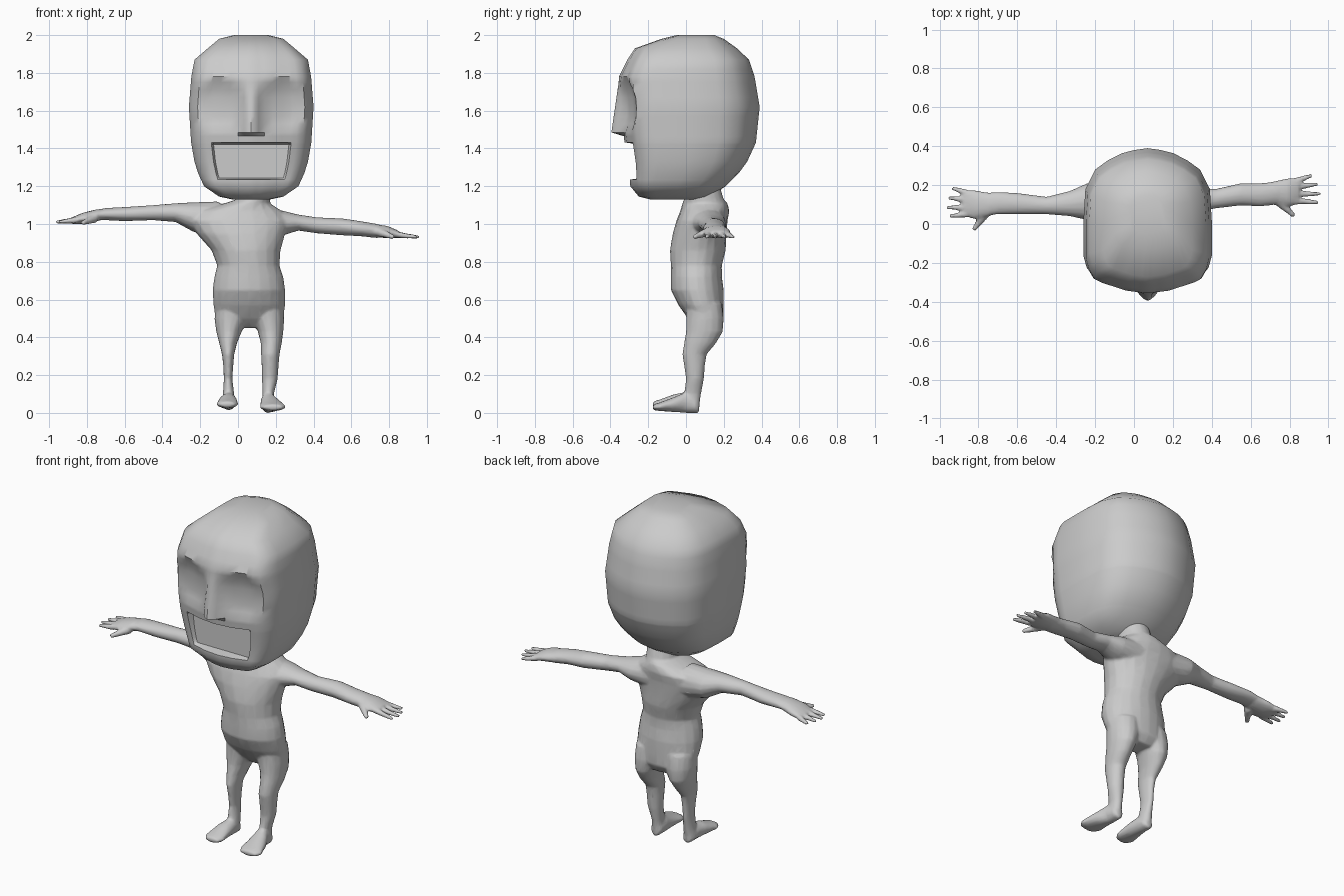
import bpy, bmesh, math
from mathutils import Vector

grey = bpy.data.materials.new("grey clay")
grey.diffuse_color = (0.6, 0.6, 0.6, 1)
CX = 0.07  # the head's middle


def finish(bm, name, angle=40):
    bmesh.ops.recalc_face_normals(bm, faces=bm.faces)
    mesh = bpy.data.meshes.new(name)
    bm.to_mesh(mesh)
    bm.free()
    mesh.materials.append(grey)
    ob = bpy.data.objects.new(name, mesh)
    bpy.context.collection.objects.link(ob)
    bpy.ops.object.select_all(action='DESELECT')
    ob.select_set(True)
    bpy.context.view_layer.objects.active = ob
    bpy.ops.object.shade_smooth_by_angle(angle=math.radians(angle))
    return ob


def skin(bm, rings):
    rows = [[bm.verts.new(p) for p in ring] for ring in rings]
    n = len(rows[0])
    for a, b in zip(rows, rows[1:]):
        for i in range(n):
            j = (i + 1) % n
            bm.faces.new((a[i], a[j], b[j], b[i]))
    bm.faces.new(rows[0][::-1])
    bm.faces.new(rows[-1])


def loft(bm, axis, sections, n=16):
    """Oval sections: position on axis, then low/high of the two other axes."""
    order = {'x': (2, 0, 1), 'y': (0, 2, 1), 'z': (0, 1, 2)}[axis]
    rings = []
    for t, u0, u1, v0, v1 in sections:
        ring = []
        for i in range(n):
            a = 2 * math.pi * i / n
            p = ((u0 + u1) / 2 + (u1 - u0) / 2 * math.cos(a),
                 (v0 + v1) / 2 + (v1 - v0) / 2 * math.sin(a), t)
            ring.append([p[k] for k in order])
        rings.append(ring)
    skin(bm, rings)


def tube(bm, p, q, r0, r1, n=8):
    p, q = Vector(p), Vector(q)
    rot = (q - p).to_track_quat('Z', 'Y')
    skin(bm, [[c + rot @ Vector((r * math.cos(k * math.tau / n), r * math.sin(k * math.tau / n), 0))
               for k in range(n)] for c, r in ((p, r0), (q, r1))])


def lerp_table(table, z):
    for a, b in zip(table, table[1:]):
        if z <= b[0]:
            f = (z - a[0]) / (b[0] - a[0])
            return [u + f * (v - u) for u, v in zip(a[1:], b[1:])]
    return table[-1][1:]


# Head: height, half width, front, back
HEAD = [(1.13, 0.10, -0.19, 0.08), (1.145, 0.17, -0.25, 0.13), (1.20, 0.25, -0.295, 0.21),
        (1.30, 0.295, -0.30, 0.31), (1.43, 0.318, -0.325, 0.37), (1.62, 0.33, -0.35, 0.39),
        (1.78, 0.317, -0.355, 0.363), (1.87, 0.30, -0.31, 0.333), (1.93, 0.23, -0.27, 0.27),
        (1.98, 0.17, -0.13, 0.20), (2.0, 0.09, -0.05, 0.15)]
ROWS = [1.13, 1.145, 1.17, 1.20, 1.235, 1.243, 1.27, 1.33, 1.39, 1.42, 1.432, 1.465, 1.485, 1.53,
        1.57, 1.62, 1.67, 1.71, 1.75, 1.78, 1.82, 1.87, 1.93, 1.98, 2.0]
PLAN = [(0, -1), (.06, -1), (.12, -.99), (.22, -.98), (.35, -.965), (.5, -.92), (.63, -.885),
        (.665, -.875), (.75, -.85), (.86, -.80), (.95, -.66), (1, -.5), (1, 0), (.97, .43),
        (.82, .7), (.62, .83), (.4, .93), (.2, .975), (0, 1)]
PLAN += [(-x, y) for x, y in PLAN[-2:0:-1]]


def face_shape(x, y, z, u):
    # eye sockets
    d = ((abs(x) - 0.16) / 0.14) ** 2 + ((z - 1.63) / 0.14) ** 2
    if d < 1:
        y += 0.04 * (1 - d) ** 0.7
    # nose, widening towards its tip
    if 1.47 < z < 1.78:
        f = (1.78 - z) / 0.295
        fall = max(0, 1 - (abs(x) / (0.035 + 0.035 * f)) ** 1.5)
        y = y * (1 - fall) + fall * min(y, -0.352 - 0.043 * f)
    # open mouth
    if 1.24 < z < 1.425 and abs(u) < 0.64:
        y = -0.242
    return y


bm = bmesh.new()
rings = []
for z in ROWS:
    w, front, back = lerp_table(HEAD, z)
    ring = []
    for u, v in PLAN:
        x, y = u * w, (front + back) / 2 + v * (back - front) / 2
        ring.append((CX + x, face_shape(x, y, z, u) if v < -.7 else y, z))
    rings.append(ring)
skin(bm, rings)
finish(bm, "head", 42)

# Body: all limbs are overlapped, then fused into one skin
bm = bmesh.new()
# torso and neck
loft(bm, 'z', [(0.45, -.03, .17, .06, .17), (0.50, -.12, .24, .01, .20), (0.57, -.13, .25, -.04, .20),
               (0.65, -.135, .25, -.08, .20), (0.72, -.125, .24, -.08, .19), (0.78, -.11, .22, -.08, .19),
               (0.86, -.14, .225, -.085, .21), (0.95, -.22, .25, -.07, .215), (1.02, -.27, .27, -.05, .22),
               (1.07, -.22, .23, -.03, .23), (1.11, -.07, .17, -.02, .22), (1.13, -.01, .17, -.01, .20),
               (1.20, 0, .17, 0, .18)], 20)
# arms
loft(bm, 'x', [(-.77, .04, .16, 1.02, 1.07), (-.70, .05, .165, 1.02, 1.085), (-.6, .05, .16, 1.015, 1.09),
               (-.45, .05, .14, 1.02, 1.10), (-.33, .04, .17, 1.01, 1.11), (-.24, .02, .21, .96, 1.115),
               (-.1, .02, .21, .92, 1.12)])
loft(bm, 'x', [(.1, .02, .21, .92, 1.10), (.24, .03, .21, .94, 1.07), (.32, .06, .19, .965, 1.05),
               (.42, .08, .18, .95, 1.035), (.55, .095, .21, .94, 1.03), (.65, .09, .21, .935, 1.015),
               (.74, .10, .22, .925, 1.0)])
# hands: palm, fingers, thumb
loft(bm, 'x', [(-.88, .04, .175, 1.0, 1.035), (-.82, .025, .175, 1.0, 1.06), (-.74, .04, .16, 1.015, 1.08)])
loft(bm, 'x', [(.72, .10, .22, .93, 1.0), (.79, .09, .235, .925, .99), (.85, .10, .24, .925, .965)])
for y0, y1, tip in ((.05, .04, -.95), (.085, .085, -.965), (.125, .135, -.955), (.16, .185, -.935)):
    tube(bm, (-.86, y0, 1.02), (tip, y1, 1.01), .018, .010)
for y0, y1, tip in ((.12, .11, .95), (.155, .155, .96), (.19, .205, .945), (.22, .25, .915)):
    tube(bm, (.83, y0, .945), (tip, y1, .93), .018, .010)
tube(bm, (-.76, .06, 1.03), (-.825, -.03, 1.005), .026, .012)
tube(bm, (.74, .12, .96), (.825, .04, .93), .026, .012)
# legs
loft(bm, 'z', [(.04, -.09, -.015, -.03, .07), (.10, -.08, -.02, -.01, .08), (.18, -.075, -.03, 0, .095),
               (.25, -.078, -.025, -.01, .10), (.31, -.085, -.02, -.02, .11), (.37, -.10, -.005, -.01, .16),
               (.43, -.115, .02, 0, .195), (.50, -.125, .05, 0, .20), (.58, -.12, .06, 0, .19)])
loft(bm, 'z', [(.03, .125, .195, -.03, .07), (.10, .13, .19, -.01, .08), (.18, .127, .21, 0, .095),
               (.25, .125, .215, -.01, .10), (.31, .122, .22, -.02, .11), (.37, .12, .232, -.01, .16),
               (.43, .105, .24, 0, .195), (.50, .08, .245, 0, .20), (.58, .07, .24, 0, .19)])
# feet, splayed slightly outwards
for x0, x1, t0, t1, base in ((-.09, -.01, -.115, .002, .015), (.12, .20, .115, .255, 0)):
    loft(bm, 'y', [(-.175, t0 + .02, t1 - .02, base + .015, base + .045), (-.14, t0, t1, base + .01, base + .055),
                   (-.06, (x0 + t0) / 2, (x1 + t1) / 2, base + .004, base + .085), (0, x0, x1, base, .11),
                   (.05, x0 + .005, x1 - .005, base, .08), (.07, x0 + .02, x1 - .02, base, .06)])
body = finish(bm, "body", 60)
fuse = body.modifiers.new("fuse", 'REMESH')
fuse.mode = 'VOXEL'
fuse.voxel_size = 0.008
fuse.use_smooth_shade = True
blend = body.modifiers.new("blend", 'SMOOTH')
blend.factor = 0.5
blend.iterations = 4
thin = body.modifiers.new("thin", 'DECIMATE')
thin.ratio = 0.2
